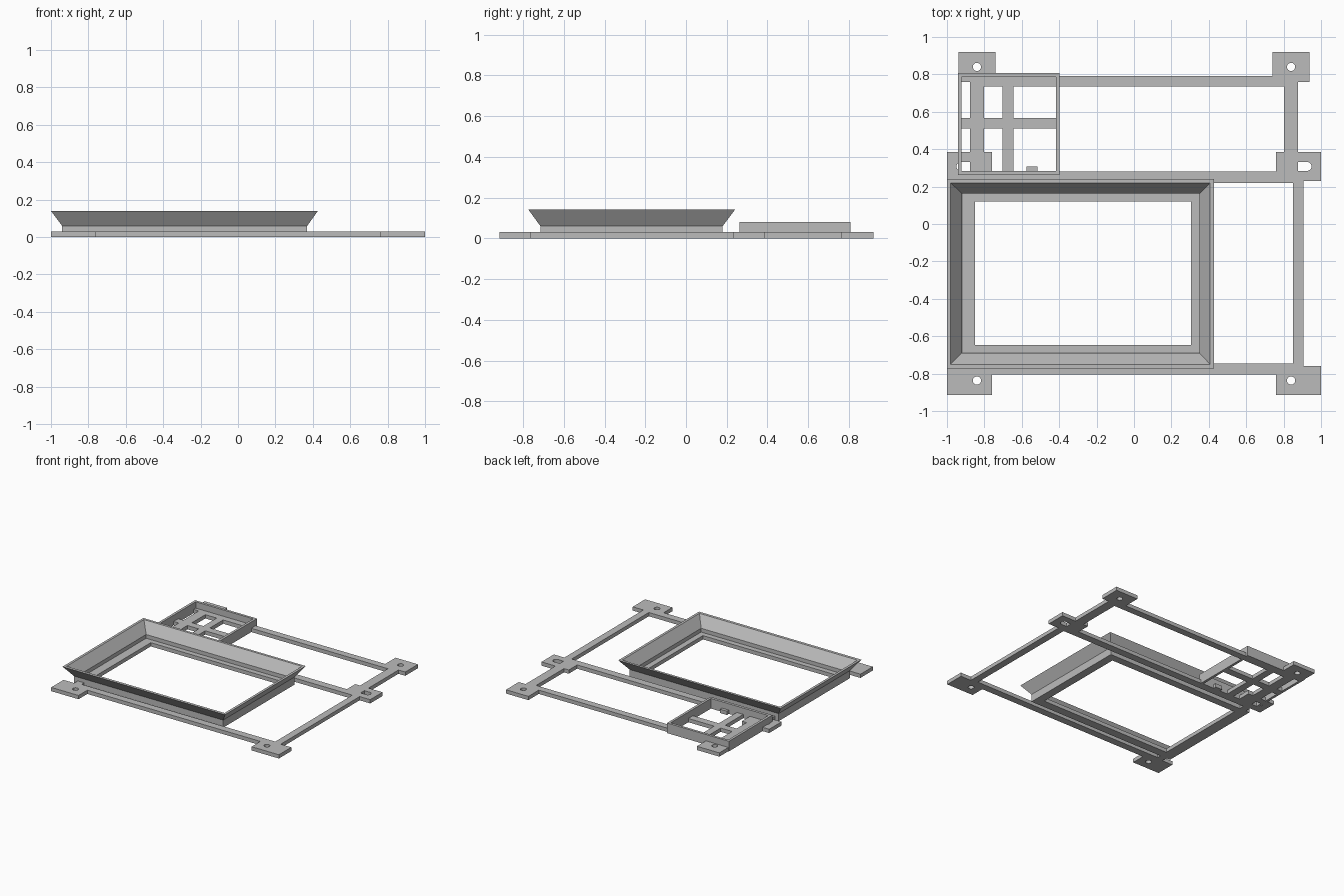
import bpy, bmesh, math

cube = bpy.data.objects.get("Cube")
if cube:
    bpy.data.objects.remove(cube, do_unlink=True)

PLATE = 0.03  # thickness of the base plate

grey = bpy.data.materials.new("plain grey")
grey.use_nodes = True
grey.diffuse_color = (0.5, 0.5, 0.5, 1)
grey.node_tree.nodes["Principled BSDF"].inputs["Base Color"].default_value = (0.5, 0.5, 0.5, 1)


def add_object(name, mesh):
    mesh.materials.clear()
    mesh.materials.append(grey)
    obj = bpy.data.objects.new(name, mesh)
    bpy.context.collection.objects.link(obj)
    return obj


def rect(x0, x1, y0, y1):
    return [(x0, y0), (x1, y0), (x1, y1), (x0, y1)]


def slot(x0, x1, y, r, steps=10):
    """Outline of a round-ended slot; a circle when x0 equals x1."""
    pts = []
    for cx, start in ((x1, -math.pi / 2), (x0, math.pi / 2)):
        for i in range(steps + (x0 != x1)):
            a = start + math.pi * i / steps
            pts.append((cx + r * math.cos(a), y + r * math.sin(a)))
    return pts


def plate(name, outline, hole=None):
    """Flat plate cut from an outline with an optional hole."""
    curve = bpy.data.curves.new(name, "CURVE")
    curve.dimensions = "2D"
    curve.fill_mode = "BOTH"
    curve.extrude = PLATE / 2
    for pts in [outline] + ([hole] if hole else []):
        spline = curve.splines.new("POLY")
        spline.points.add(len(pts) - 1)
        for p, (x, y) in zip(spline.points, pts):
            p.co = (x, y, 0, 1)
        spline.use_cyclic_u = True
    temp = bpy.data.objects.new("outline", curve)
    mesh = bpy.data.meshes.new_from_object(temp)
    bpy.data.objects.remove(temp)
    bm = bmesh.new()
    bm.from_mesh(mesh)
    bmesh.ops.remove_doubles(bm, verts=bm.verts, dist=0.0001)
    bmesh.ops.translate(bm, verts=bm.verts, vec=(0, 0, PLATE / 2))
    bmesh.ops.recalc_face_normals(bm, faces=bm.faces)
    for f in bm.faces:
        f.smooth = False
    bm.to_mesh(mesh)
    bm.free()
    return add_object(name, mesh)


def frame(name, loops):
    """Closed rectangular ring swept through (rectangle, height) loops."""
    bm = bmesh.new()
    rings = [[bm.verts.new((x, y, z)) for x, y in rect(*r)] for r, z in loops]
    for a, b in zip(rings, rings[1:] + rings[:1]):
        for i in range(4):
            j = (i + 1) % 4
            bm.faces.new((a[i], a[j], b[j], b[i]))
    bmesh.ops.recalc_face_normals(bm, faces=bm.faces)
    mesh = bpy.data.meshes.new(name)
    bm.to_mesh(mesh)
    bm.free()
    return add_object(name, mesh)


# Mounting tabs, mirrored left and right
for side, s in (("left", 1), ("right", -1)):
    def across(a, b, y0, y1):
        return rect(*sorted((s * a, s * b)), y0, y1)

    plate(f"back_tab_{side}", across(0.74, 0.937, 0.76, 0.92),
          slot(s * 0.84, s * 0.84, 0.84, 0.022))
    plate(f"front_tab_{side}", across(0.76, 1.0, -0.915, -0.76),
          slot(s * 0.84, s * 0.84, -0.837, 0.022))
    ends = sorted((s * 0.85, s * 0.925))
    plate(f"middle_tab_{side}", across(0.76, 1.0, 0.23, 0.385),
          slot(*ends, 0.308, 0.024))
    # Side rails between the tabs
    plate(f"back_side_rail_{side}", across(0.802, 0.877, 0.25, 0.79))
    plate(f"front_side_rail_{side}", across(0.85, 0.907, -0.805, 0.25))

# Cross rails
plate("back_rail", rect(-0.877, 0.877, 0.735, 0.79))
plate("middle_rail", rect(-0.907, 0.907, 0.22, 0.28))
plate("front_rail", rect(-0.907, 0.907, -0.805, -0.747))

# Flared display frame with a collar and an inner flange
collar = (-0.94, 0.37, -0.715, 0.18)
rim = (-1.0, 0.427, -0.773, 0.24)
rim_inner = (-0.98, 0.407, -0.75, 0.22)
throat = (-0.92, 0.35, -0.69, 0.162)
opening = (-0.85, 0.305, -0.648, 0.12)
frame("display_frame", [
    (collar, 0), (collar, 0.06), (rim, 0.14), (rim_inner, 0.14),
    (throat, 0.06), (throat, PLATE), (opening, PLATE), (opening, 0)])

# Square keypad box with its lattice floor and small stop
box_outer = (-0.942, -0.398, 0.262, 0.807)
box_inner = (-0.922, -0.418, 0.284, 0.787)
frame("keypad_box", [(box_outer, 0), (box_outer, 0.08), (box_inner, 0.08), (box_inner, 0)])
plate("keypad_floor_bar_long", rect(-0.702, -0.645, 0.27, 0.79))
plate("keypad_floor_bar_cross", rect(-0.93, -0.41, 0.51, 0.568))
plate("keypad_stop", rect(-0.575, -0.515, 0.27, 0.308))
